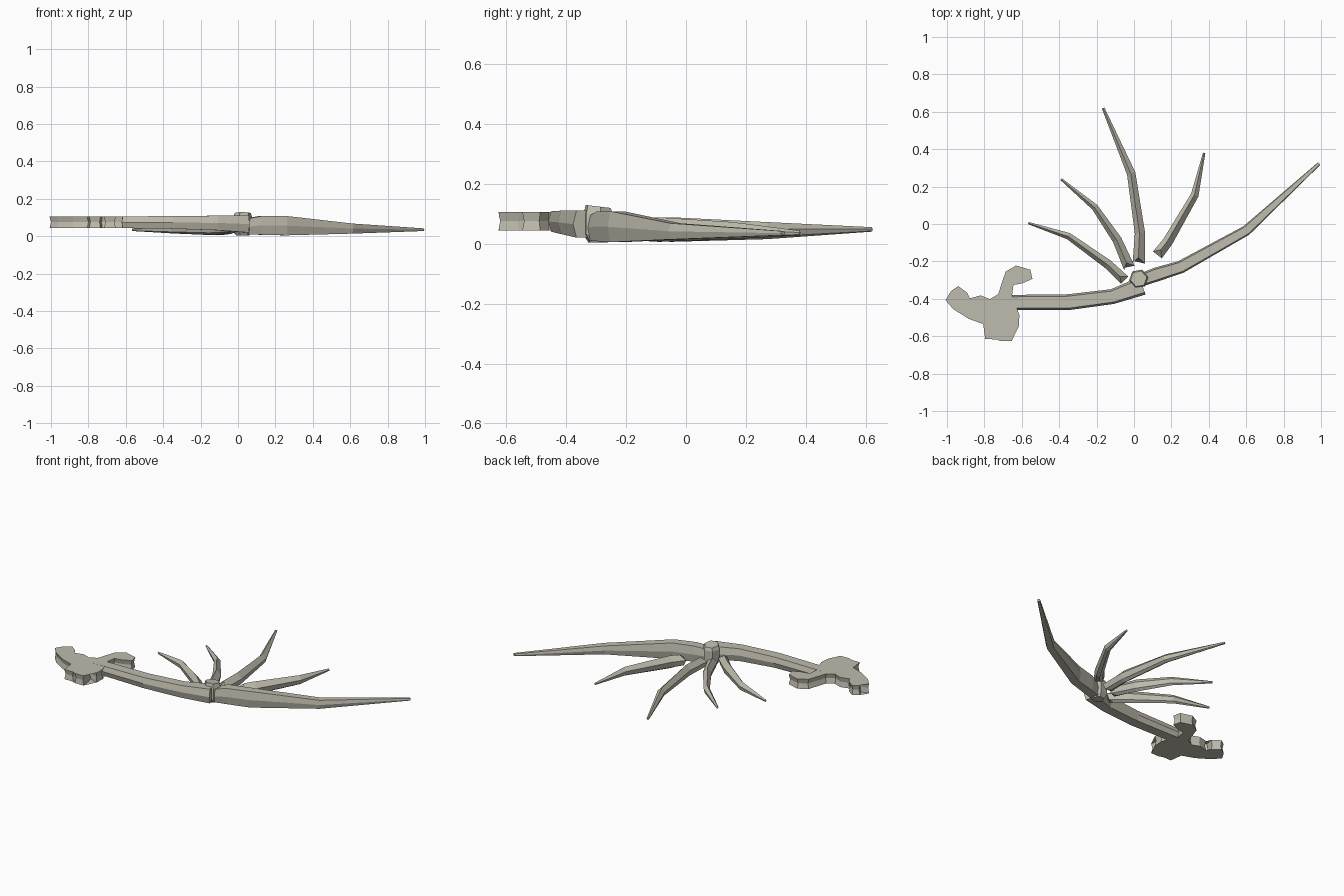
import bpy, bmesh, math
from mathutils import Vector

cube = bpy.data.objects.get("Cube")
if cube:
    bpy.data.objects.remove(cube)

BONE = (0.52, 0.50, 0.42, 1)
bone = bpy.data.materials.new("pale bone")
bone.use_nodes = True
bone.diffuse_color = BONE
bone.node_tree.nodes["Principled BSDF"].inputs["Base Color"].default_value = BONE


def finish(name, bm):
    bmesh.ops.recalc_face_normals(bm, faces=bm.faces)
    mesh = bpy.data.meshes.new(name)
    bm.to_mesh(mesh)
    bm.free()
    mesh.materials.append(bone)
    obj = bpy.data.objects.new(name, mesh)
    bpy.context.collection.objects.link(obj)
    return obj


def stack(name, rings, cap_faces=True):
    """Join rings of points with quads and close both ends."""
    bm = bmesh.new()
    rows = [[bm.verts.new(p) for p in ring] for ring in rings]
    n = len(rows[0])
    for a, b in zip(rows, rows[1:]):
        for i in range(n):
            j = (i + 1) % n
            bm.faces.new((a[i], a[j], b[j], b[i]))
    caps = [bm.faces.new(rows[0]), bm.faces.new(rows[-1])]
    bmesh.ops.triangulate(bm, faces=caps)
    return finish(name, bm)


# Cross-sections: sideways (-1 to 1) and height (0 to 1)
BEAM = [(-1, .5), (-.75, 1), (.75, 1), (1, .5), (.75, 0), (-.75, 0)]
RIDGED = [(-1, .6), (-.1, 1), (1, .6), (.7, .15), (0, 0), (-.7, .15)]


def limb(name, path, section, notch=0.0):
    """Sweep a section along points of x, y, width, bottom, top."""
    pts = [Vector(p[:2]) for p in path]
    rings = []
    for i, (x, y, w, lo, hi) in enumerate(path):
        before = pts[max(i - 1, 0)]
        after = pts[min(i + 1, len(pts) - 1)]
        along = (after - before).normalized()
        side = Vector((along.y, -along.x)) * w / 2
        ring = []
        for u, v in section:
            p = pts[i] + side * u
            if i == 0:
                p += along * notch * (1 - abs(u))
            ring.append((p.x, p.y, lo + (hi - lo) * v))
        rings.append(ring)
    return stack(name, rings)


# Main arm and the long leading finger
limb("arm", [(-.72, -.42, .08, .045, .105), (-.35, -.418, .085, .04, .108),
             (-.115, -.388, .08, .032, .11), (.045, -.33, .1, .02, .11)], BEAM)
limb("leading_finger", [(.05, -.295, .07, .01, .095), (.12, -.27, .075, .008, .108),
                        (.25, -.23, .068, .005, .108), (.6, -.035, .055, .014, .068),
                        (.99, .323, .018, .028, .042)], BEAM)

# Four thin fingers, notched where they leave the joint
FINGERS = {
    "second_finger": [(.125, -.165, .06), (.18, -.095, .055), (.325, .155, .042), (.375, .38, .013)],
    "third_finger": [(.025, -.21, .065), (.032, -.05, .055), (-.015, .27, .046), (-.165, .62, .015)],
    "fourth_finger": [(-.025, -.235, .06), (-.09, -.085, .05), (-.21, .09, .036), (-.39, .24, .012)],
    "fifth_finger": [(-.05, -.3, .055), (-.14, -.215, .05), (-.35, -.065, .036), (-.565, .005, .012)],
}
LEVELS = [(.012, .085), (.006, .088), (.015, .072), (.028, .043)]
for name, path in FINGERS.items():
    if name == "third_finger":
        levels = LEVELS[:-1] + [(.04, .055)]
    else:
        levels = LEVELS
    limb(name, [p + z for p, z in zip(path, levels)], RIDGED, notch=.035)


# Chamfered six-sided joint
def hexagon(radius, z, tilt=0):
    ring = []
    for i in range(6):
        a = math.radians(60 * i + 10)
        x, y = radius * math.cos(a), radius * math.sin(a)
        ring.append((.025 + x, -.293 + y, z - tilt * y))
    return ring


stack("joint", [hexagon(.035, .004), hexagon(.052, .03),
                hexagon(.052, .1), hexagon(.044, .124, .12)])

# Branching claw at the arm's end: outline in hundredths of a unit
OUTLINE = [(-66, -38), (-65, -32), (-60, -31), (-55, -29), (-56, -25), (-63, -23),
           (-68, -26), (-70, -32), (-72, -38), (-77, -41), (-82, -39), (-87, -40),
           (-83, -45), (-80, -47), (-81, -49), (-87, -47), (-91, -42), (-90, -37),
           (-94, -34), (-97, -36), (-95, -40), (-100, -41), (-96, -45), (-88, -50),
           (-80, -53), (-79, -61), (-74, -61), (-73, -57), (-71, -57), (-71, -62),
           (-66, -62), (-67, -56), (-68, -52), (-62, -54), (-62, -49), (-66, -46)]


def shrink(z, amount):
    ring = []
    pts = [Vector(p) / 100 for p in OUTLINE]
    for i, p in enumerate(pts):
        d1 = (p - pts[i - 1]).normalized()
        d2 = (pts[(i + 1) % len(pts)] - p).normalized()
        n1, n2 = Vector((-d1.y, d1.x)), Vector((-d2.y, d2.x))
        q = p - (n1 + n2).normalized() * amount
        ring.append((q.x, q.y, z))
    return ring


stack("claw", [shrink(.043, .008), shrink(.075, 0), shrink(.105, .008)])
